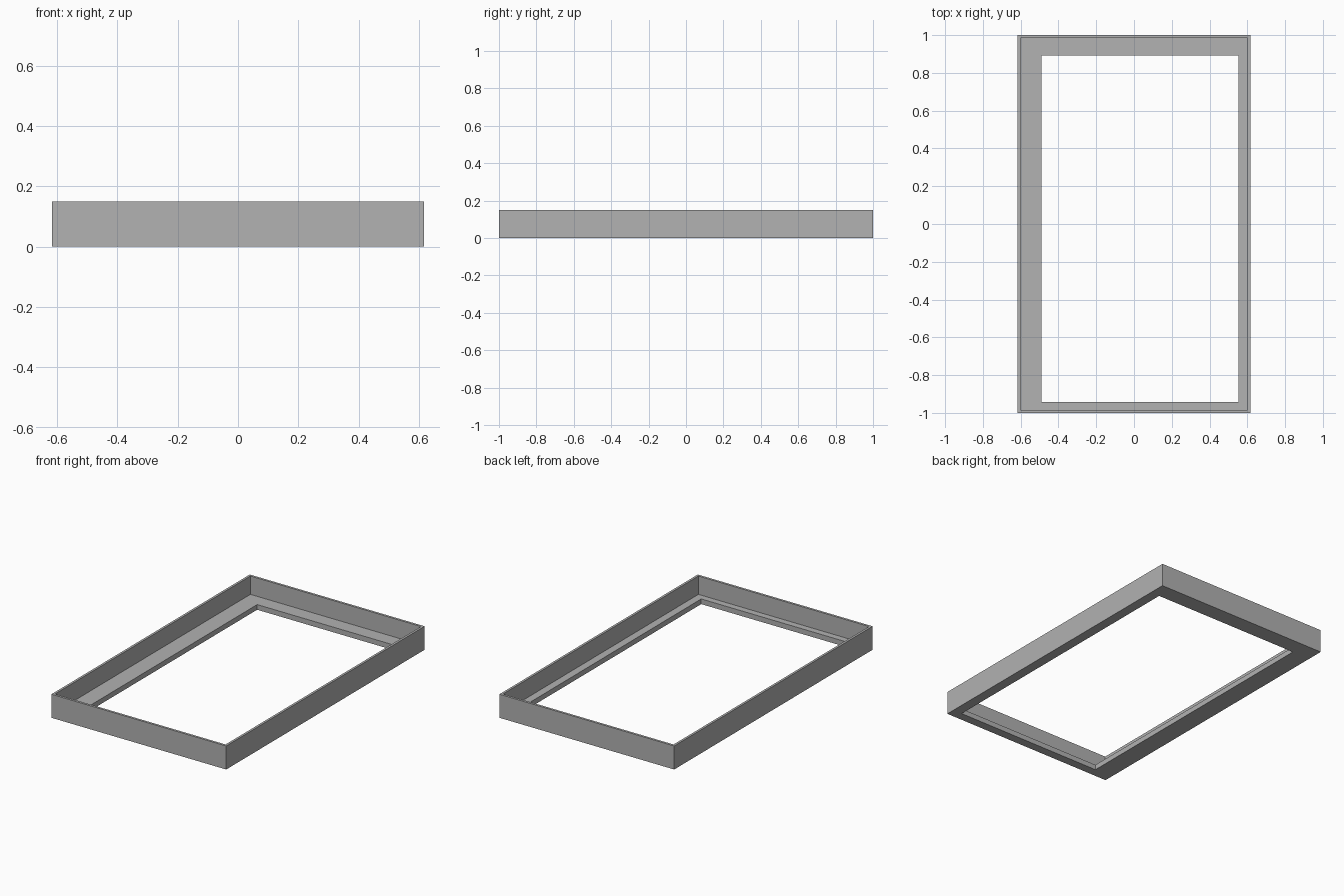
import bpy
import bmesh

cube = bpy.data.objects.get("Cube")
if cube:
    bpy.data.objects.remove(cube, do_unlink=True)

# Material
grey = bpy.data.materials.new("plain grey")
grey.use_nodes = True
colour = (0.445, 0.445, 0.445, 1)
grey.diffuse_color = colour
grey.node_tree.nodes["Principled BSDF"].inputs["Base Color"].default_value = colour

# Main dimensions
HALF_X, HALF_Y, HEIGHT = 0.617, 1.0, 0.15
WALL, LEDGE = 0.015, 0.033
outer = (-HALF_X, HALF_X, -HALF_Y, HALF_Y)
inner = (-HALF_X + WALL, HALF_X - WALL, -HALF_Y + WALL, HALF_Y - WALL)
opening = (-0.49, 0.553, -0.943, 0.893)


def add_ring(bm, rect, z):
    x0, x1, y0, y1 = rect
    return [bm.verts.new((x, y, z)) for x, y in ((x0, y0), (x1, y0), (x1, y1), (x0, y1))]


# Frame: closed L-shaped section of wall and off-centre ledge
bm = bmesh.new()
section = [(outer, 0), (outer, HEIGHT), (inner, HEIGHT),
           (inner, LEDGE), (opening, LEDGE), (opening, 0)]
rings = [add_ring(bm, rect, z) for rect, z in section]
for i, low in enumerate(rings):
    high = rings[(i + 1) % len(rings)]
    for j in range(4):
        k = (j + 1) % 4
        bm.faces.new((low[j], low[k], high[k], high[j]))
bmesh.ops.recalc_face_normals(bm, faces=bm.faces)

mesh = bpy.data.meshes.new("tray_frame")
bm.to_mesh(mesh)
bm.free()
mesh.materials.append(grey)
frame = bpy.data.objects.new("tray_frame", mesh)
bpy.context.collection.objects.link(frame)
